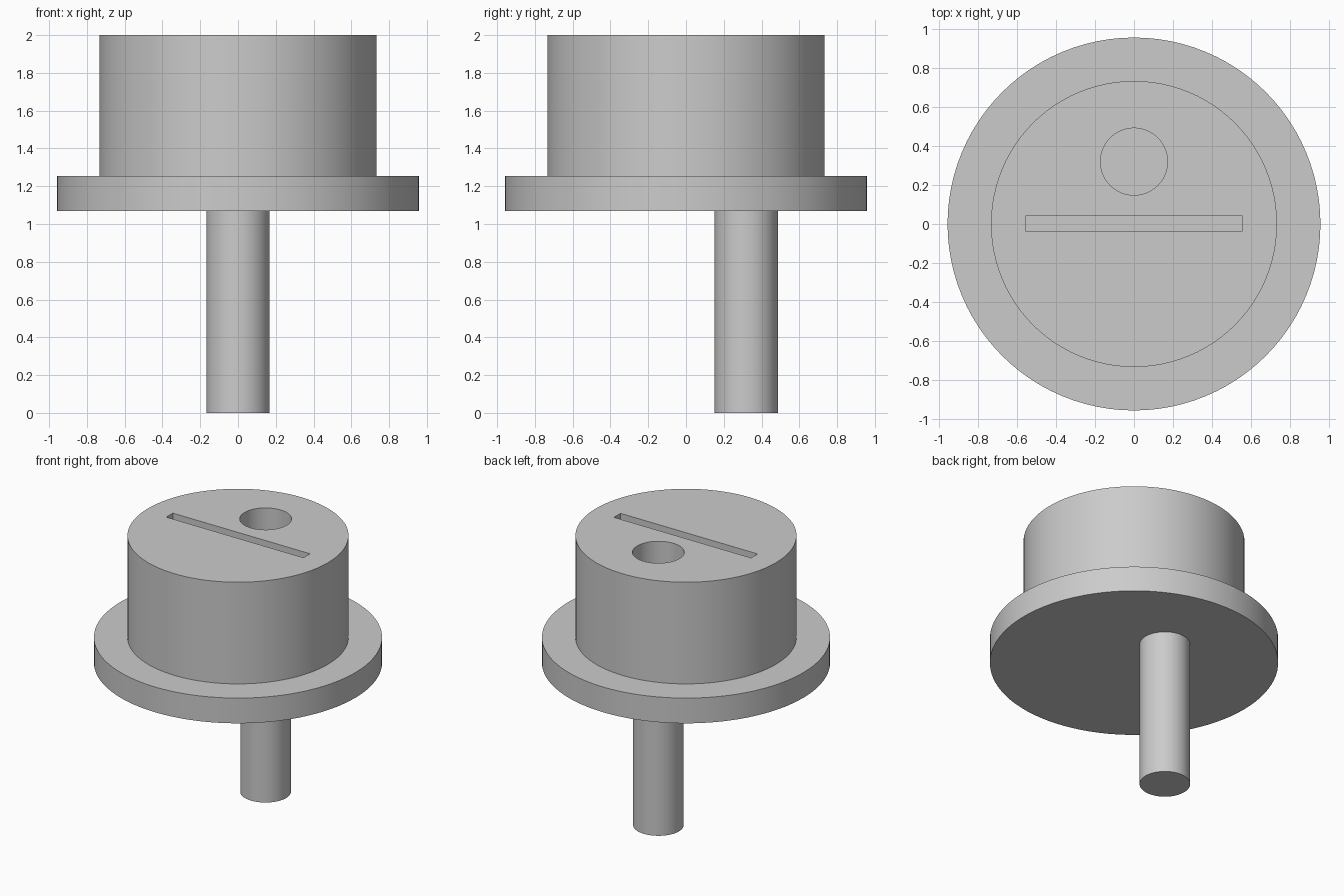
import bpy
import bmesh
import math
from mathutils import Matrix

if "Cube" in bpy.data.objects:
    bpy.data.objects.remove(bpy.data.objects["Cube"])

SEGMENTS = 96

grey = bpy.data.materials.new("light grey")
grey.diffuse_color = (0.6, 0.6, 0.6, 1.0)
grey.use_nodes = True
grey.node_tree.nodes["Principled BSDF"].inputs["Base Color"].default_value = grey.diffuse_color


def make_object(name, bm):
    bmesh.ops.recalc_face_normals(bm, faces=bm.faces[:])
    mesh = bpy.data.meshes.new(name)
    bm.to_mesh(mesh)
    bm.free()
    mesh.materials.append(grey)
    obj = bpy.data.objects.new(name, mesh)
    bpy.context.collection.objects.link(obj)
    return obj


def lathe(name, profile, x=0.0, y=0.0):
    """Closed solid turned around a vertical axis from (radius, height) points."""
    bm = bmesh.new()
    rings = []
    for r, z in profile:
        rings.append([bm.verts.new((x + r * math.cos(2 * math.pi * i / SEGMENTS),
                                    y + r * math.sin(2 * math.pi * i / SEGMENTS), z))
                      for i in range(SEGMENTS)])
    for a, b in zip(rings, rings[1:]):
        for i in range(SEGMENTS):
            j = (i + 1) % SEGMENTS
            bm.faces.new((a[i], a[j], b[j], b[i]))
    bm.faces.new(rings[0])
    bm.faces.new(rings[-1])
    return make_object(name, bm)


def box(name, size, centre):
    bm = bmesh.new()
    bmesh.ops.create_cube(bm, size=1.0, matrix=Matrix.Translation(centre)
                          @ Matrix.Diagonal((*size, 1.0)))
    return make_object(name, bm)


def activate(obj):
    bpy.ops.object.select_all(action='DESELECT')
    obj.select_set(True)
    bpy.context.view_layer.objects.active = obj


def cut(target, cutter):
    cutter.hide_render = True
    mod = target.modifiers.new("recess", 'BOOLEAN')
    mod.operation = 'DIFFERENCE'
    mod.solver = 'EXACT'
    mod.object = cutter
    activate(target)
    bpy.ops.object.modifier_apply(modifier=mod.name)
    bpy.data.objects.remove(cutter, do_unlink=True)


# Drum with its wide flange
body = lathe("flanged_drum", [(0.957, 1.07), (0.957, 1.255),
                              (0.734, 1.255), (0.734, 2.0)])

# Round socket and narrow slot sunk into the top
cut(body, lathe("socket_cutter", [(0.172, 1.5), (0.172, 2.1)], y=0.32))
cut(body, box("slot_cutter", (1.112, 0.076, 0.3), (0, 0.002, 1.95)))

# Offset pin below the flange
pin = lathe("offset_pin", [(0.168, 0.0), (0.168, 1.07)], y=0.319)

for obj in (body, pin):
    activate(obj)
    bpy.ops.object.shade_smooth_by_angle(angle=math.radians(30))
